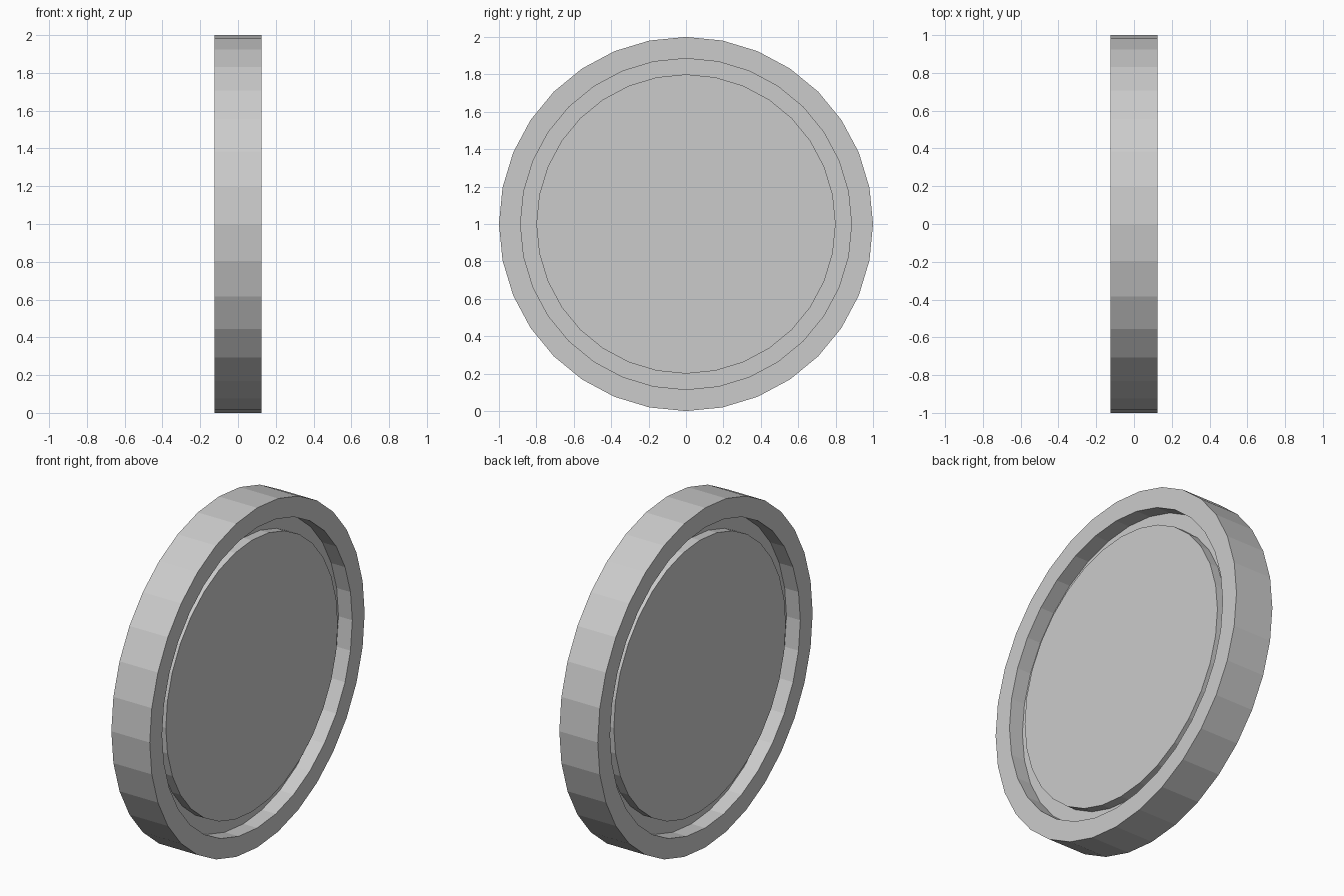
import bpy, bmesh, math

if "Cube" in bpy.data.objects:
    bpy.data.objects.remove(bpy.data.objects["Cube"])

SIDES = 32
# half profile from face centre to tread: (x offset, radius)
FACE = [(0.09, 0.8), (0.035, 0.8), (0.035, 0.885), (0.125, 0.885), (0.125, 1.0)]
# mirror the profile so both faces carry the same groove
PROFILE = FACE + [(-x, r) for x, r in reversed(FACE)]


def ring(bm, x, r):
    steps = [2 * math.pi * i / SIDES for i in range(SIDES)]
    return [bm.verts.new((x, r * math.cos(a), r * math.sin(a))) for a in steps]


# disc wheel: raised hub disc, groove and rim turned around the x axis
bm = bmesh.new()
rings = [ring(bm, x, r) for x, r in PROFILE]
for a, b in zip(rings, rings[1:]):
    for i in range(SIDES):
        j = (i + 1) % SIDES
        bm.faces.new((a[i], a[j], b[j], b[i]))

# flat hub faces
bm.faces.new(rings[0])
bm.faces.new(rings[-1])
bmesh.ops.recalc_face_normals(bm, faces=bm.faces)

mesh = bpy.data.meshes.new("wheel")
bm.to_mesh(mesh)
bm.free()
wheel = bpy.data.objects.new("wheel", mesh)
wheel.location.z = 1.0
bpy.context.collection.objects.link(wheel)
